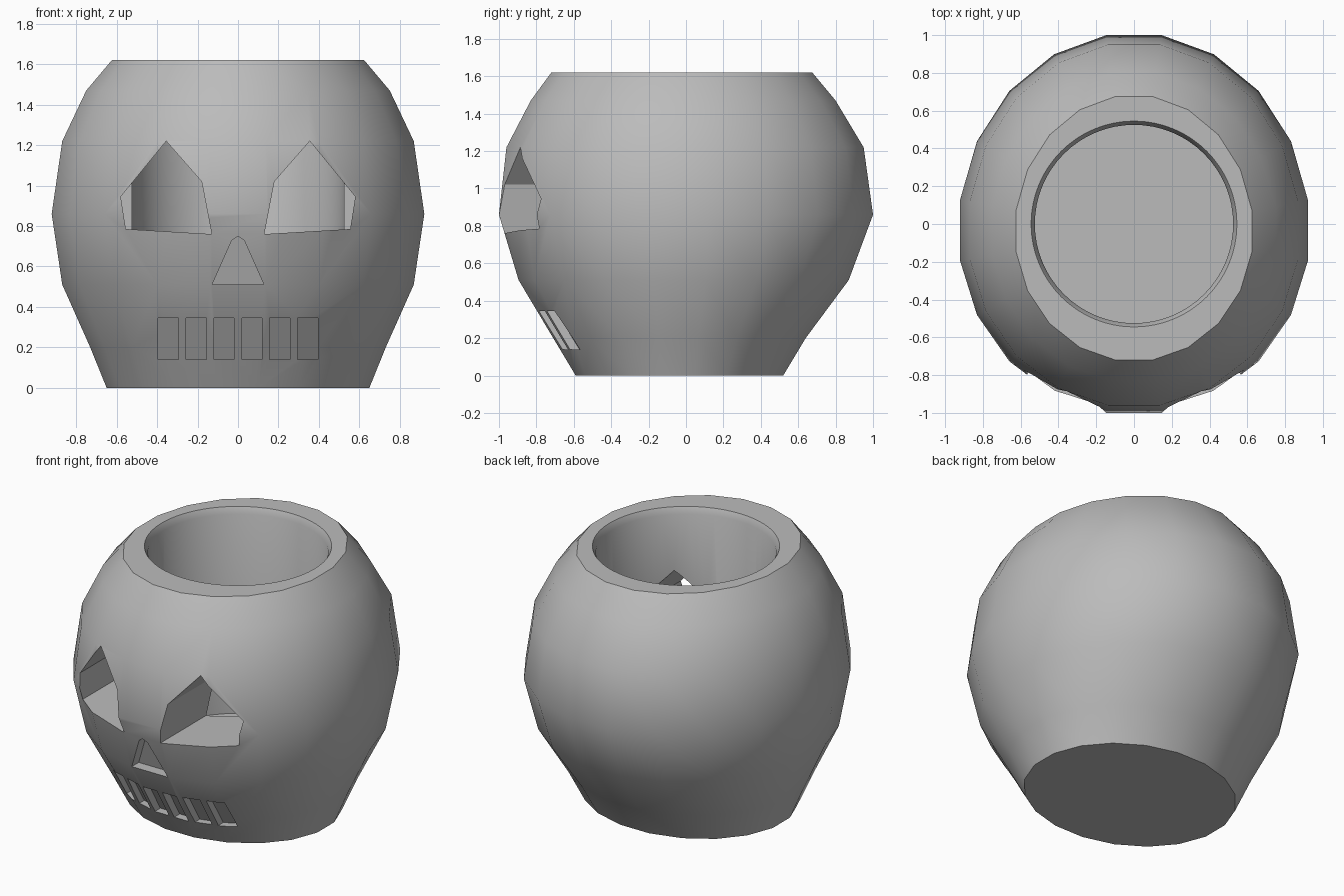
import bpy, bmesh, math

if "Cube" in bpy.data.objects:
    bpy.data.objects.remove(bpy.data.objects["Cube"], do_unlink=True)

grey = bpy.data.materials.new("plain_grey")
grey.use_nodes = True
colour = (0.5, 0.5, 0.5, 1)
grey.diffuse_color = colour
grey.node_tree.nodes["Principled BSDF"].inputs["Base Color"].default_value = colour

# Body rings: height, half width, front y, back y
RINGS = [(0, .658, -.59, .52), (.2, .74, -.71, .64), (.51, .88, -.895, .87),
         (.86, .933, -1, 1), (1.22, .88, -.96, .95), (1.47, .76, -.83, .80),
         (1.62, .632, -.72, .675)]
CY = -.04
SIDES = 20
FLAT = math.cos(math.pi / SIDES)


def new_object(name, bm):
    bmesh.ops.recalc_face_normals(bm, faces=bm.faces)
    mesh = bpy.data.meshes.new(name)
    bm.to_mesh(mesh)
    bm.free()
    mesh.materials.append(grey)
    ob = bpy.data.objects.new(name, mesh)
    bpy.context.collection.objects.link(ob)
    return ob


def loft(name, loops):
    """Skin a list of equal-length point loops and cap both ends."""
    bm = bmesh.new()
    rows = [[bm.verts.new(p) for p in loop] for loop in loops]
    n = len(rows[0])
    for a, b in zip(rows, rows[1:]):
        for i in range(n):
            j = (i + 1) % n
            bm.faces.new((a[i], a[j], b[j], b[i]))
    bm.faces.new(rows[0])
    bm.faces.new(rows[-1])
    return new_object(name, bm)


def body_ring(z, rx, front, back):
    pts = []
    for i in range(SIDES):
        a = math.tau * (i + .5) / SIDES
        ry = (back - CY if math.cos(a) > 0 else CY - front) / FLAT
        pts.append((rx * math.sin(a), CY + ry * math.cos(a), z))
    return pts


def circle(r, z, n=64):
    return [(r * math.cos(math.tau * i / n), r * math.sin(math.tau * i / n), z)
            for i in range(n)]


def front_y(x, z):
    """Depth of the front surface at a given place on the face."""
    for (z0, w0, f0, _), (z1, w1, f1, _) in zip(RINGS, RINGS[1:]):
        if z0 <= z <= z1:
            t = (z - z0) / (z1 - z0)
            w, f = w0 + t * (w1 - w0), f0 + t * (f1 - f0)
            return CY + (f - CY) * min(1, math.sqrt(1 - (x / w) ** 2) / FLAT)


def face_cutter(name, outline, back):
    """Prism through the face; back(x, z) gives the depth it reaches."""
    return loft(name, [[(x, -1.3, z) for x, z in outline],
                       [(x, back(x, z), z) for x, z in outline]])


body = loft("skull_pot", [body_ring(*r) for r in RINGS])

# Round well with a chamfered rim
cutters = [loft("well_cutter", [circle(.525, .3), circle(.525, 1.58),
                                circle(.545, 1.62), circle(.545, 1.8)])]

# Eye sockets open into the well
eye = [(.13, .76), (.18, 1.02), (.355, 1.22), (.58, .945), (.555, .785)]
for side, s in (("left", 1), ("right", -1)):
    cutters.append(face_cutter(side + "_eye_cutter", [(s * x, z) for x, z in eye],
                               lambda x, z: -.02))

# Shallow nose recess
nose = [(-.128, .51), (.128, .51), (.03, .73), (0, .75), (-.03, .73)]
cutters.append(face_cutter("nose_cutter", nose, lambda x, z: front_y(0, z) + .07))

# Six shallow tooth slots
for i in range(6):
    c = (i - 2.5) * .138
    l, r = c - .05, c + .05
    slot = [(l, .14), (r, .14), (r, .345), (l, .345)]
    cutters.append(face_cutter("tooth_cutter", slot,
                               lambda x, z: front_y(x, z) + .055))

# Cut everything and bake the result
for cutter in cutters:
    cutter.hide_render = True
    mod = body.modifiers.new(cutter.name, "BOOLEAN")
    mod.operation = "DIFFERENCE"
    mod.solver = "EXACT"
    mod.object = cutter
bpy.context.view_layer.update()
baked = bpy.data.meshes.new_from_object(
    body.evaluated_get(bpy.context.evaluated_depsgraph_get()))
body.modifiers.clear()
body.data = baked
for cutter in cutters:
    bpy.data.objects.remove(cutter, do_unlink=True)

bpy.ops.object.select_all(action="DESELECT")
body.select_set(True)
bpy.context.view_layer.objects.active = body
bpy.ops.object.shade_smooth_by_angle(angle=math.radians(30))
